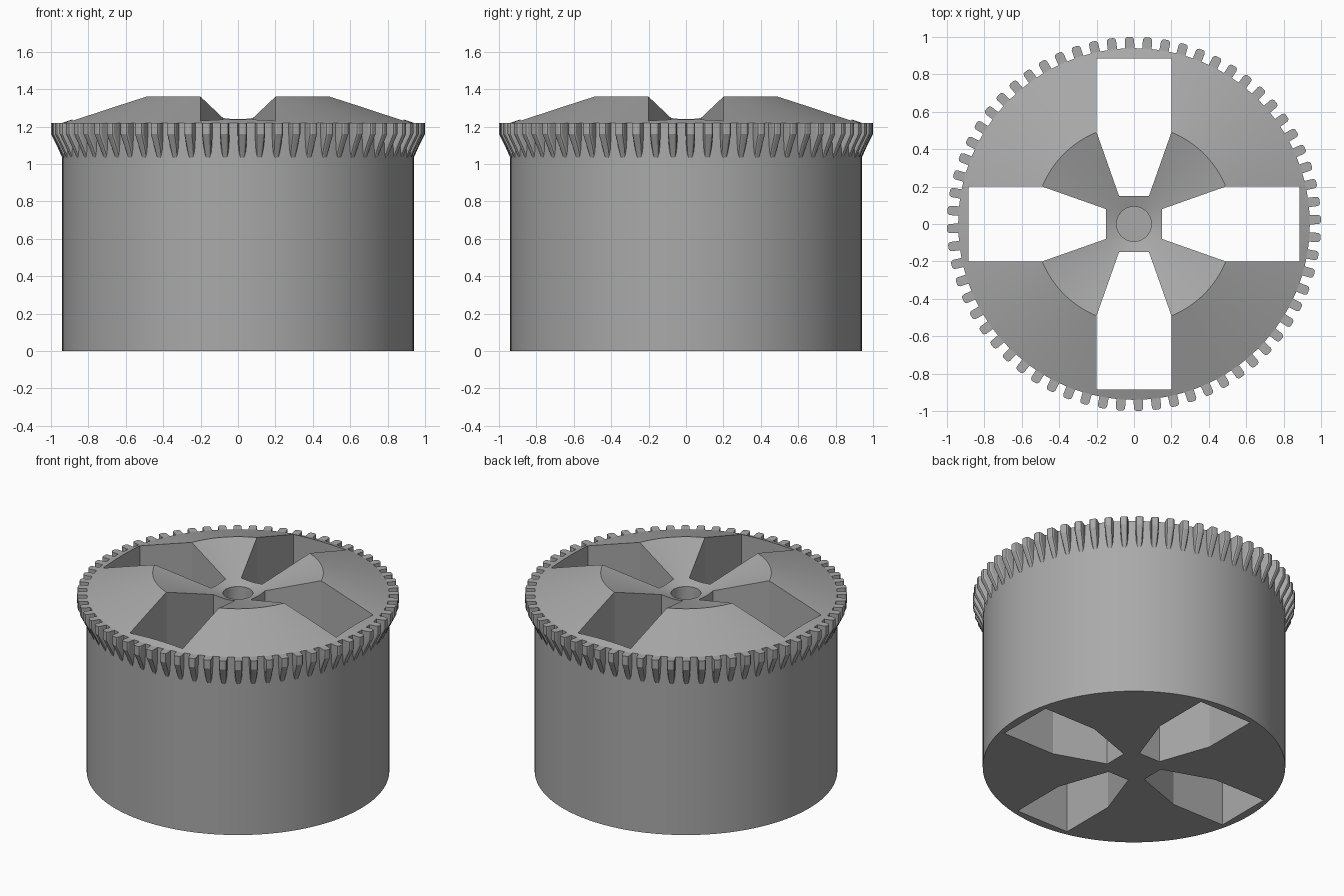
import bpy, bmesh
from math import sin, cos, pi, radians

if "Cube" in bpy.data.objects:
    bpy.data.objects.remove(bpy.data.objects["Cube"], do_unlink=True)

grey = bpy.data.materials.new("plain grey")
grey.use_nodes = True
colour = (0.4, 0.4, 0.4, 1)
grey.diffuse_color = colour
grey.node_tree.nodes["Principled BSDF"].inputs["Base Color"].default_value = colour


def finish(name, bm):
    bmesh.ops.recalc_face_normals(bm, faces=bm.faces)
    mesh = bpy.data.meshes.new(name)
    bm.to_mesh(mesh)
    bm.free()
    mesh.materials.append(grey)
    obj = bpy.data.objects.new(name, mesh)
    bpy.context.collection.objects.link(obj)
    return obj


def loft(bm, rings):
    """Closed solid through equal-sized rings of points, capped at both ends."""
    loops = [[bm.verts.new(p) for p in ring] for ring in rings]
    n = len(loops[0])
    for a, b in zip(loops, loops[1:]):
        for i in range(n):
            j = (i + 1) % n
            bm.faces.new((a[i], a[j], b[j], b[i]))
    bm.faces.new(loops[0])
    bm.faces.new(loops[-1])


def circle(r, z, n=128):
    return [(r * cos(2 * pi * i / n), r * sin(2 * pi * i / n), z) for i in range(n)]


def turn(points, a):
    return [(x * cos(a) - y * sin(a), x * sin(a) + y * cos(a), z) for x, y, z in points]


# Drum with raised ridge, dished centre and blind bore
bm = bmesh.new()
profile = [(0.94, 0), (0.94, 1.22), (0.53, 1.36), (0.093, 1.222), (0.093, 0.9)]
loft(bm, [circle(r, z) for r, z in profile])
drum = finish("drum", bm)

# Four tapered slots running right through the drum
bm = bmesh.new()
half = [(0.15, 0.08), (0.49, 0.2), (0.885, 0.2)]
outline = half + [(x, -y) for x, y in reversed(half)]
for k in range(4):
    loft(bm, [turn([(x, y, z) for x, y in outline], k * pi / 2) for z in (-0.2, 1.6)])
cutter = finish("slot_cutter", bm)
cutter.hide_render = True
cutter.hide_viewport = True
cut = drum.modifiers.new("slots", "BOOLEAN")
cut.object = cutter
cut.operation = "DIFFERENCE"
cut.solver = "EXACT"

# Bake the cut so the edges can be shaded by angle
bpy.context.view_layer.update()
baked = bpy.data.meshes.new_from_object(
    drum.evaluated_get(bpy.context.evaluated_depsgraph_get()))
drum.modifiers.clear()
drum.data = baked
bpy.data.objects.remove(cutter, do_unlink=True)

# Flared ring of rounded gear teeth
TEETH = 64
bm = bmesh.new()


def tooth_ring(tip, w, z):
    side = [(0.92, w), (tip - 0.014, w), (tip - 0.004, w * 0.8), (tip, w * 0.45)]
    return [(x, y, z) for x, y in side + [(x, -y) for x, y in reversed(side)]]


for k in range(TEETH):
    angle = 2 * pi * (k + 0.25) / TEETH
    rings = [tooth_ring(0.938, 0.015, 1.03), tooth_ring(0.965, 0.021, 1.09),
             tooth_ring(1.0, 0.025, 1.16), tooth_ring(1.0, 0.025, 1.22)]
    loft(bm, [turn(r, angle) for r in rings])
teeth = finish("gear_teeth", bm)

# Smooth shading with crisp edges
bpy.ops.object.select_all(action="DESELECT")
for obj in (drum, teeth):
    obj.select_set(True)
bpy.context.view_layer.objects.active = drum
bpy.ops.object.shade_smooth_by_angle(angle=radians(15))
